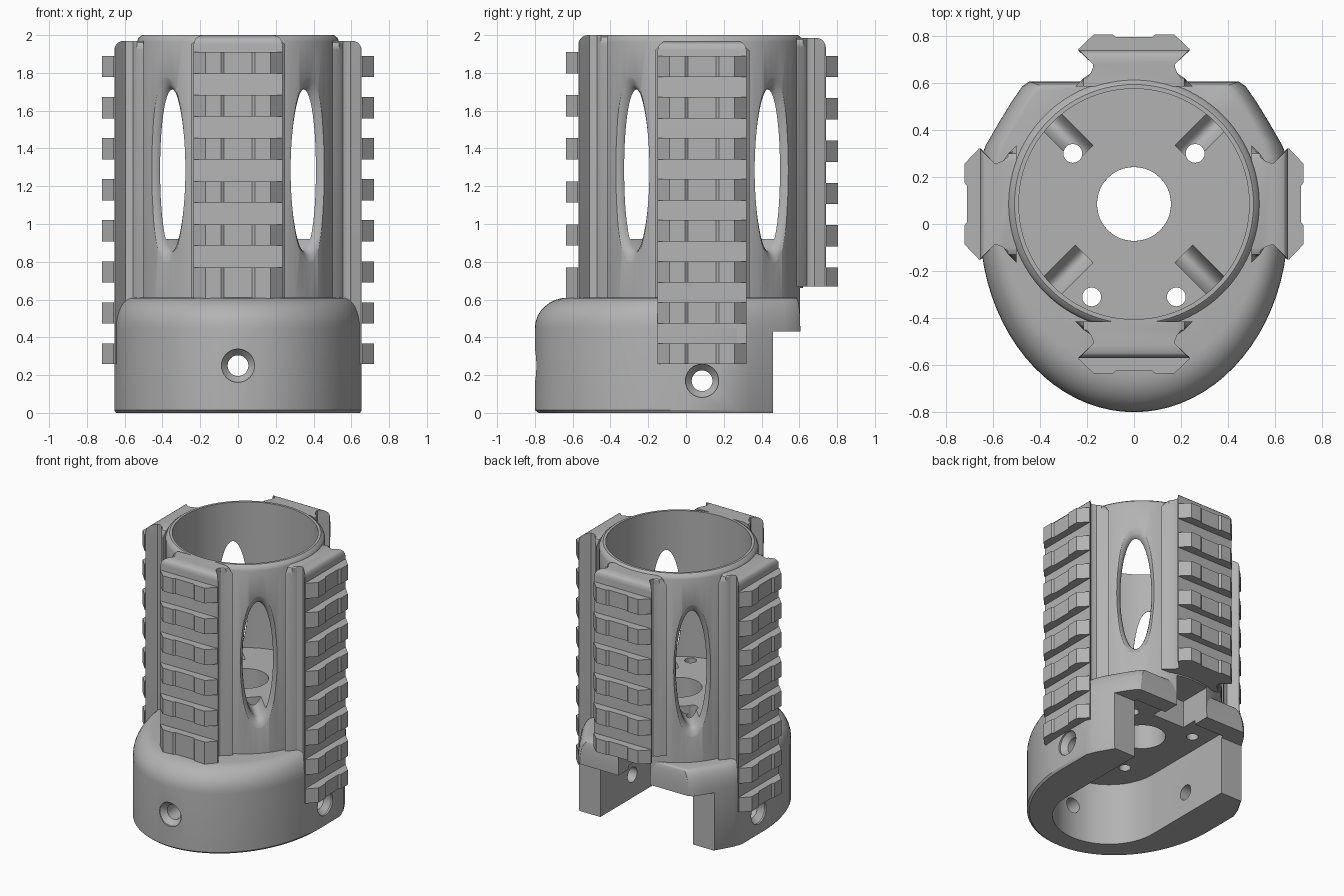
import bpy, bmesh
from math import sin, cos, pi, radians
from mathutils import Matrix, Vector

if "Cube" in bpy.data.objects:
    bpy.data.objects.remove(bpy.data.objects["Cube"])

grey = bpy.data.materials.new("plain grey")
grey.use_nodes = True
grey.diffuse_color = (0.45, 0.45, 0.45, 1)
grey.node_tree.nodes["Principled BSDF"].inputs["Base Color"].default_value = (0.45, 0.45, 0.45, 1)

AXIS_Y = 0.085      # tube axis position
RAIL_R = 0.655      # rail shoulder distance from the tube axis
AXIS = Matrix.Translation((0, AXIS_Y, 0))


def loft(name, rings, matrix=Matrix(), closed=False):
    """Skin equal-length rings; cap the ends, or join them when closed."""
    bm = bmesh.new()
    loops = [[bm.verts.new(matrix @ Vector(p)) for p in ring] for ring in rings]
    pairs = list(zip(loops, loops[1:]))
    if closed:
        pairs.append((loops[-1], loops[0]))
    else:
        bm.faces.new(loops[0])
        bm.faces.new(loops[-1])
    for a, b in pairs:
        for i in range(len(a)):
            j = (i + 1) % len(a)
            bm.faces.new((a[i], a[j], b[j], b[i]))
    bmesh.ops.recalc_face_normals(bm, faces=bm.faces)
    mesh = bpy.data.meshes.new(name)
    bm.to_mesh(mesh)
    bm.free()
    mesh.materials.append(grey)
    ob = bpy.data.objects.new(name, mesh)
    bpy.context.collection.objects.link(ob)
    return ob


def ellipse(a, b, z, n=48):
    return [(a * cos(2 * pi * i / n), b * sin(2 * pi * i / n), z) for i in range(n)]


def lathe(name, profile, matrix=Matrix(), n=48, closed=False):
    return loft(name, [ellipse(r, r, z, n) for r, z in profile], matrix, closed)


def box(name, x, y0, y1, z0, z1):
    return loft(name, [[(-x, y0, z), (x, y0, z), (x, y1, z), (-x, y1, z)] for z in (z0, z1)])


def cut(ob, cutters):
    bpy.context.view_layer.objects.active = ob
    for c in cutters:
        c.hide_render = True
        mod = ob.modifiers.new(c.name, "BOOLEAN")
        mod.operation, mod.solver, mod.object = "DIFFERENCE", "EXACT", c
        bpy.ops.object.modifier_apply(modifier=mod.name)


def facing(angle, z):
    """Local z points outward from the tube axis, local y points up."""
    return (Matrix.Translation((0, AXIS_Y, z)) @ Matrix.Rotation(angle, 4, "Z")
            @ Matrix.Rotation(radians(90), 4, "X"))


# Base collar: rounded nose in front, narrowing shoulders behind
half = [(0.655 * sin(t), -0.8 * cos(t)) for t in (pi / 2 * i / 20 for i in range(21))]
half += [(0.655, 0.27), (0.63, 0.335), (0.575, 0.43), (0.52, 0.52), (0.475, 0.585), (0.445, 0.605)]
outline = half + [(-x, y) for x, y in reversed(half[1:])]


def collar_ring(scale, z):
    return [(x * scale, 0.45 + (y - 0.45) * scale, z) for x, y in outline]


rings = [collar_ring(0.985, 0), collar_ring(1, 0.015)]
for i in range(9):
    a = pi / 2 * i / 8
    rings.append(collar_ring(1 - 0.14 * (1 - cos(a)), 0.45 + 0.16 * sin(a)))
base = loft("base_collar", rings)

# Tube with a closed floor
tube = lathe("tube", [(0.535, 0.5), (0.535, 1.965), (0.527, 1.985), (0.508, 2.0),
                      (0.49, 2.0), (0.49, 0.92), (0.157, 0.92), (0.157, 0.5)],
             AXIS, 96, closed=True)

# Cutters shared by the floor of tube and collar
bores = [lathe("centre_bore", [(0.157, 0.3), (0.157, 0.94)], AXIS)]
for x, y in ((0.26, 0.3), (0.18, -0.31)):
    for side in (-1, 1):
        bores.append(lathe("bolt_hole", [(0.04, 0.3), (0.04, 1)],
                           Matrix.Translation((x * side, y, 0)), 24))
bores.append(box("rear_notch", 0.13, 0.36, 0.75, 0.3, 0.66))

# U-shaped cavity open at the back, and the step under the rear ledge
arc = [(-0.38 * cos(pi * i / 32), -0.26 - 0.38 * sin(pi * i / 32)) for i in range(33)]
arc += [(0.38, 0.48), (-0.38, 0.48)]
cavity = loft("cavity", [[(x, y, z) for x, y in arc] for z in (-0.1, 0.46)])
step = box("rear_step", 1, 0.46, 0.9, -0.1, 0.43)

# Countersunk screw holes through the front and both sides
screws = []
for angle, z, surface in ((0, 0.25, 0.885), (pi / 2, 0.17, 0.655), (-pi / 2, 0.17, 0.655)):
    screws.append(lathe("screw_hole", [(0.055, 0.2), (0.055, surface - 0.05),
                                       (0.088, surface - 0.012), (0.088, surface + 0.1)],
                        facing(angle, z), 32))

# Flared oval windows on the diagonals
windows = []
for k in range(4):
    sections = [(0.105, 0.425, 0.3), (0.105, 0.425, 0.485), (0.112, 0.435, 0.505),
                (0.128, 0.455, 0.522), (0.155, 0.485, 0.533), (0.2, 0.53, 0.545)]
    windows.append(loft("window", [ellipse(*s, 64) for s in sections],
                        facing(pi / 4 + k * pi / 2, 1.285)))

cut(base, [cavity, step] + bores + screws)
cut(tube, bores[1:] + windows)
for c in [cavity, step] + bores + screws + windows:
    bpy.data.objects.remove(c)

# Rails: dovetail body plus evenly spaced teeth
body_half = [(0.25, 0.5), (0.215, 0.535), (0.185, 0.555), (0.175, 0.58), (0.175, 0.595),
             (0.235, RAIL_R - 0.004), (0.235, RAIL_R)]
tooth_half = [(0.2, RAIL_R - 0.03), (0.235, RAIL_R - 0.003), (0.235, RAIL_R + 0.005),
              (0.172, RAIL_R + 0.065), (0.09, RAIL_R + 0.065), (0.075, RAIL_R + 0.054)]


def mirrored(profile):
    return profile + [(-u, r) for u, r in reversed(profile)]


def rail(name, angle, bottom, top, tooth_top, pitch, count, last_bottom):
    turn = AXIS @ Matrix.Rotation(angle, 4, "Z")
    levels = [(bottom, 0)]
    for i in range(6):
        a = pi / 2 * i / 5
        levels.append((top - 0.05 + 0.05 * sin(a), 0.05 * (1 - cos(a))))
    body = []
    for z, inset in levels:
        lim = 0.235 - inset if inset else 1
        body.append([(max(-lim, min(lim, u)), -min(r, RAIL_R - inset), z)
                     for u, r in mirrored(body_half)])
    made = [loft(name, body, turn)]
    for k in range(count):
        high = tooth_top - k * pitch
        low = last_bottom if k == count - 1 else high - 0.113
        made.append(loft(name + "_tooth", [[(u, -r, z) for u, r in mirrored(tooth_half)]
                                           for z in (low, high)], turn))
    return made


parts = [base, tube]
parts += rail("front_rail", 0, 0.56, 2.0, 1.91, 0.228, 6, 0.6)
parts += rail("rear_rail", pi, 0.67, 1.985, 1.89, 0.224, 6, 0.67)
parts += rail("left_rail", pi / 2, 0.26, 1.97, 1.89, 0.2175, 8, 0.26)
parts += rail("right_rail", -pi / 2, 0.26, 1.97, 1.89, 0.2175, 8, 0.26)

# Smooth shading with crisp edges
bpy.ops.object.select_all(action="DESELECT")
for ob in parts:
    ob.select_set(True)
bpy.context.view_layer.objects.active = base
bpy.ops.object.shade_smooth_by_angle(angle=radians(30))
